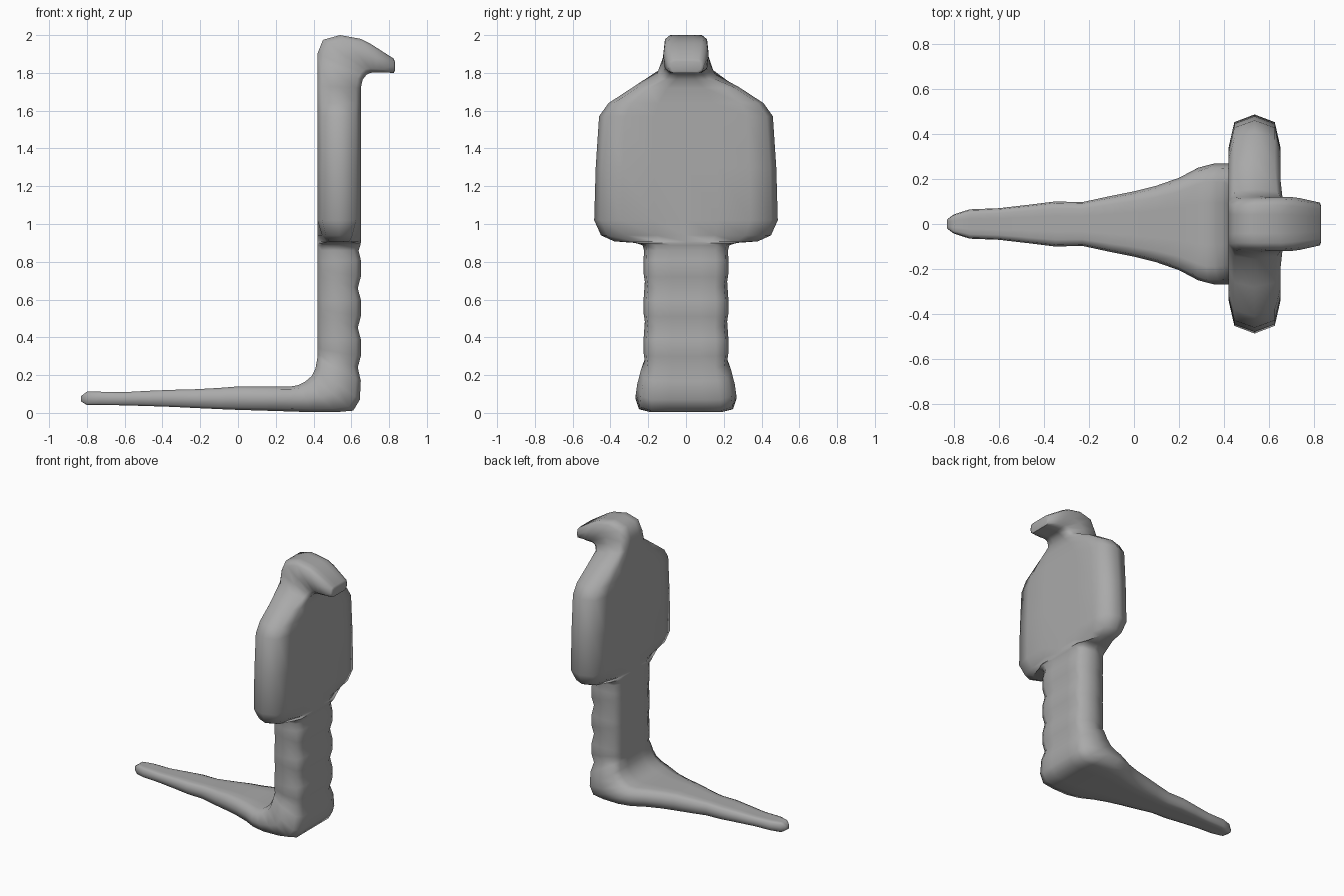
import bpy, bmesh, math

grey = bpy.data.materials.new("stone grey")
grey.diffuse_color = (0.4, 0.4, 0.4, 1)

# half cross-section: (position from back -1 to belly 1, share of half width)
HALF = [(-1, 0), (-1, .35), (-1, .7), (-.78, .93), (0, 1), (.78, .93), (1, .7), (1, .35), (1, 0)]
RING = HALF + [(s, -u) for s, u in HALF[-2:0:-1]]

# each row: back x, z, belly x, z, half width
tail = [(-.83, .09, -.83, .06, .02), (-.8, .112, -.8, .042, .042), (-.73, .112, -.73, .042, .065),
        (-.6, .11, -.6, .04, .07), (-.47, .117, -.47, .036, .085), (-.35, .122, -.35, .032, .1),
        (-.23, .125, -.23, .026, .097), (-.1, .132, -.1, .02, .125), (0, .14, 0, .016, .145),
        (.1, .14, .1, .013, .17), (.2, .14, .2, .01, .205), (.28, .14, .29, .007, .25),
        (.32, .147, .39, .004, .268)]
elbow = [(.355, .165, .52, .004, .268), (.39, .195, .61, .012, .265),
         (.41, .235, .645, .07, .258), (.42, .29, .65, .17, .238)]
# neck with shallow belly grooves
neck = []
for z in (.24, .45, .66):
    neck += [(.42, z + .07, .634, z, .218), (.42, z + .1, .65, z + .06, .225),
             (.42, z + .14, .65, z + .15, .225)]
neck += [(.42, .86, .638, .86, .222)]
hood = [(.42, .888, .648, .888, .23), (.42, .9, .65, .9, .27), (.42, .908, .65, .908, .38),
        (.42, .94, .65, .94, .45), (.42, 1.02, .65, 1.02, .486), (.42, 1.3, .65, 1.3, .478),
        (.42, 1.57, .65, 1.57, .46), (.42, 1.64, .65, 1.64, .41), (.42, 1.73, .65, 1.72, .28)]
head = [(.42, 1.82, .66, 1.765, .155), (.42, 1.9, .68, 1.79, .128), (.45, 1.975, .7, 1.8, .12),
        (.54, 2.0, .72, 1.802, .12), (.65, 1.98, .74, 1.802, .12), (.7, 1.955, .77, 1.802, .115),
        (.825, 1.875, .825, 1.8, .095), (.83, 1.86, .83, 1.81, .08)]

# edge thinning where the hood rounds off
THIN = {.38: .6, .45: .78}


def loft(name, rows):
    bm = bmesh.new()
    rings = []
    for bx, bz, fx, fz, w in rows:
        cx, cz, hx, hz = (bx + fx) / 2, (bz + fz) / 2, (fx - bx) / 2, (fz - bz) / 2
        ring = []
        for s, u in RING:
            if abs(u) > .6:
                s *= THIN.get(w, 1)
            ring.append(bm.verts.new((cx + hx * s, w * u, cz + hz * s)))
        rings.append(ring)
    n = len(RING)
    for a, b in zip(rings, rings[1:]):
        for i in range(n):
            j = (i + 1) % n
            bm.faces.new((a[i], a[j], b[j], b[i]))
    bm.faces.new(rings[0])
    bm.faces.new(rings[-1])
    bmesh.ops.recalc_face_normals(bm, faces=bm.faces[:])
    mesh = bpy.data.meshes.new(name)
    bm.to_mesh(mesh)
    bm.free()
    mesh.materials.append(grey)
    ob = bpy.data.objects.new(name, mesh)
    bpy.context.collection.objects.link(ob)
    bpy.context.view_layer.objects.active = ob
    ob.select_set(True)
    bpy.ops.object.shade_smooth_by_angle(angle=math.radians(60))
    return ob


# one continuous body from tail tip to snout
loft("snake_body", tail + elbow + neck + hood + head)
